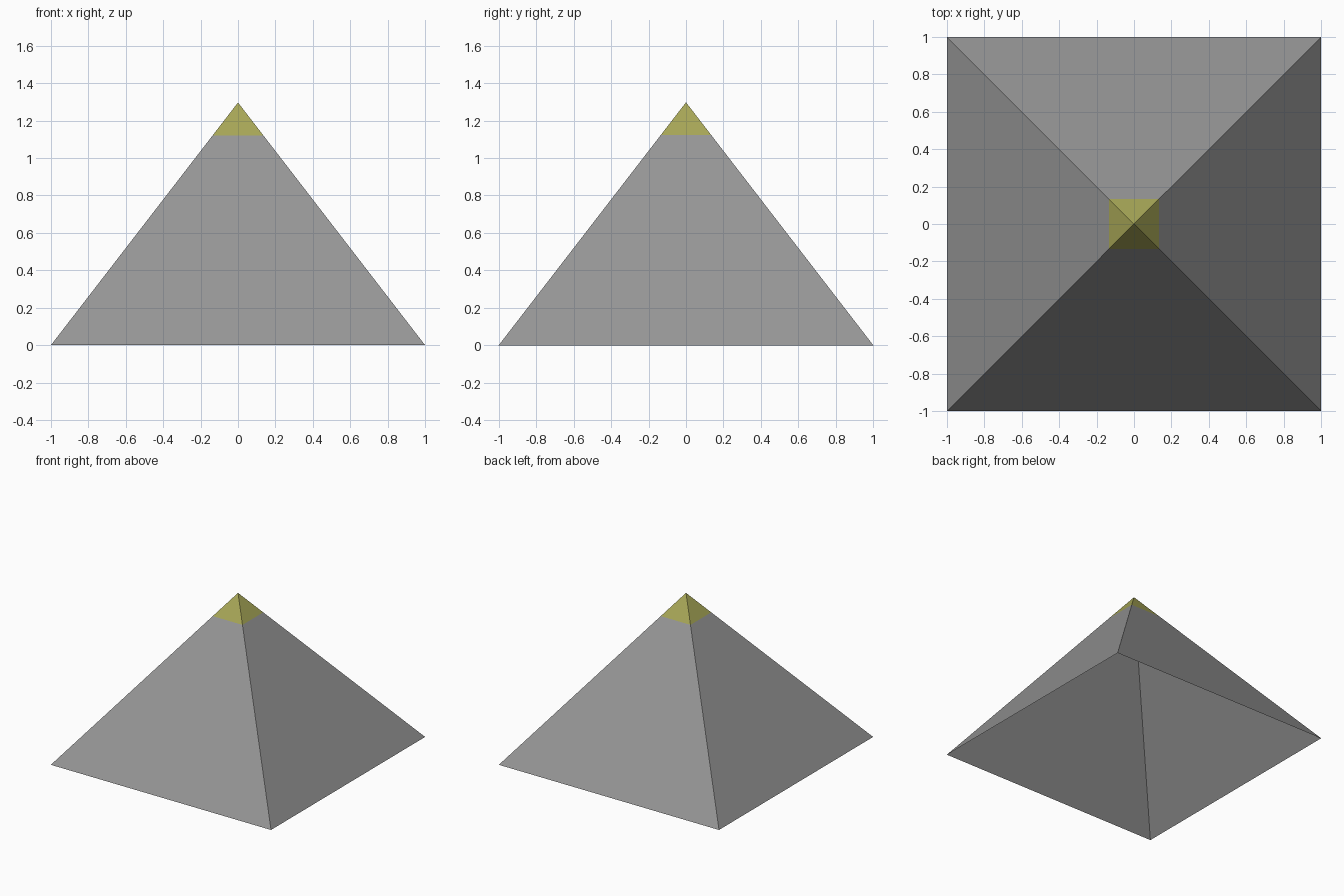
import bpy
import bmesh

if "Cube" in bpy.data.objects:
    bpy.data.objects.remove(bpy.data.objects["Cube"])

HEIGHT = 1.297   # apex of the whole pyramid
JOINT = 1.122    # height where the capstone begins


def material(name, rgb):
    m = bpy.data.materials.new(name)
    m.diffuse_color = (*rgb, 1.0)
    m.use_nodes = True
    m.node_tree.nodes["Principled BSDF"].inputs["Base Color"].default_value = m.diffuse_color
    return m


def half_width(z):
    return 1.0 - z / HEIGHT


def square_ring(bm, z):
    w = half_width(z)
    return [bm.verts.new((sx * w, sy * w, z))
            for sx, sy in ((-1, -1), (1, -1), (1, 1), (-1, 1))]


def sloped_part(name, z0, z1, mat):
    """Four sloping sides, open underneath, ending in a ring or a point."""
    bm = bmesh.new()
    low = square_ring(bm, z0)
    if z1 < HEIGHT:
        high = square_ring(bm, z1)
    else:
        high = [bm.verts.new((0, 0, z1))] * 4
    for i in range(4):
        j = (i + 1) % 4
        corners = [low[i], low[j], high[j]]
        if high[i] is not high[j]:
            corners.append(high[i])
        bm.faces.new(corners)
    mesh = bpy.data.meshes.new(name)
    bm.to_mesh(mesh)
    bm.free()
    mesh.materials.append(mat)
    obj = bpy.data.objects.new(name, mesh)
    bpy.context.collection.objects.link(obj)
    return obj


# Stone body, hollow and open at the bottom
sloped_part("pyramid_body", 0.0, JOINT, material("stone grey", (0.305, 0.305, 0.305)))

# Golden tip, flush with the body
sloped_part("capstone", JOINT, HEIGHT, material("dull gold", (0.39, 0.385, 0.095)))
